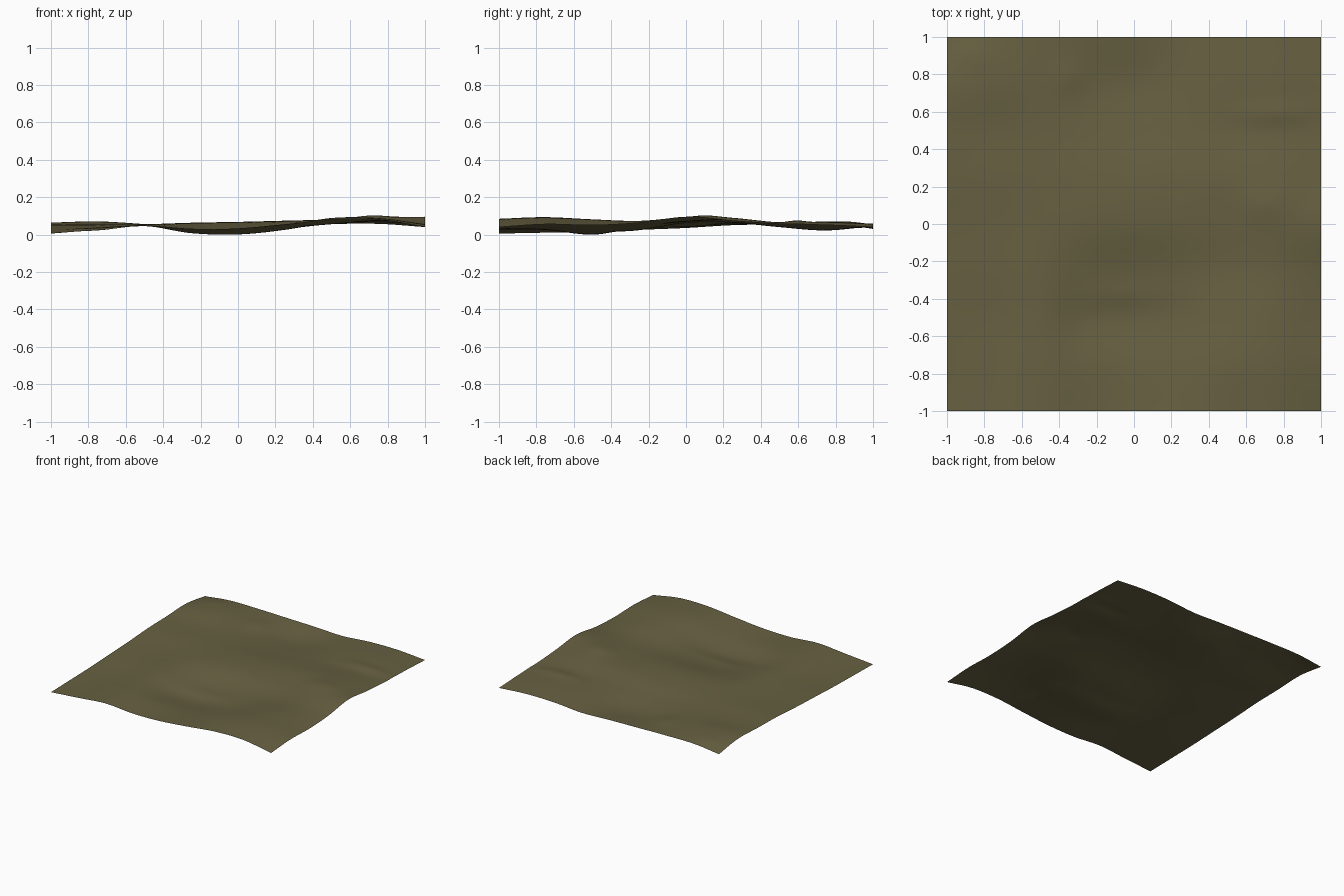
import bpy, bmesh, math

if "Cube" in bpy.data.objects:
    bpy.data.objects.remove(bpy.data.objects["Cube"])

N = 80  # cells per side

# Coarse relief in thousandths: rows run front to back, columns left to right
RELIEF = [
    [10, 30, 50, 33, 38, 60, 85, 85, 45],
    [15, 28, 52, 35, 30, 50, 93, 93, 60],
    [20, 28, 50, 12, 5, 30, 75, 85, 55],
    [30, 40, 55, 35, 28, 40, 60, 78, 68],
    [40, 47, 58, 65, 67, 72, 76, 95, 100],
    [55, 58, 60, 65, 70, 78, 85, 93, 78],
    [60, 58, 57, 48, 45, 58, 65, 70, 62],
    [68, 75, 60, 37, 27, 45, 65, 72, 56],
    [35, 60, 60, 55, 50, 42, 60, 62, 45],
]

# Small knolls and hollows: x, y, radius x, radius y, height
KNOLLS = [
    (0.70, 0.10, 0.12, 0.10, 0.012),
    (0.75, 0.59, 0.20, 0.06, 0.011),
    (-0.05, -0.38, 0.25, 0.07, 0.008),
    (-0.35, 0.78, 0.10, 0.10, 0.010),
    (-0.85, 0.90, 0.10, 0.08, 0.008),
]


def spline(p, t):
    """Smooth curve through evenly spaced values."""
    last = len(p) - 1
    i = min(int(t), last - 1)
    f = t - i
    b, c = p[i], p[i + 1]
    a = p[i - 1] if i > 0 else 2 * b - c
    d = p[i + 2] if i + 2 <= last else 2 * c - b
    return b + 0.5 * f * (c - a + f * (2 * a - 5 * b + 4 * c - d + f * (3 * (b - c) + d - a)))


def height(x, y):
    u, v = (x + 1) * 4, (y + 1) * 4
    z = spline([spline(row, u) for row in RELIEF], v) / 1000
    for kx, ky, rx, ry, h in KNOLLS:
        z += h * math.exp(-((x - kx) / rx) ** 2 - ((y - ky) / ry) ** 2)
    return z


# Ground sheet, shaped by the relief and resting on z = 0
bm = bmesh.new()
bmesh.ops.create_grid(bm, x_segments=N, y_segments=N, size=1.0)
for v in bm.verts:
    v.co.z = height(max(-1, min(1, v.co.x)), max(-1, min(1, v.co.y)))
low = min(v.co.z for v in bm.verts)
for v in bm.verts:
    v.co.z -= low
for f in bm.faces:
    f.smooth = True
mesh = bpy.data.meshes.new("terrain")
bm.to_mesh(mesh)
bm.free()

# Olive earth colour
mat = bpy.data.materials.new("olive_earth")
mat.diffuse_color = (0.135, 0.118, 0.053, 1)
mat.use_nodes = True
mat.node_tree.nodes["Principled BSDF"].inputs["Base Color"].default_value = mat.diffuse_color
mesh.materials.append(mat)
bpy.context.collection.objects.link(bpy.data.objects.new("terrain", mesh))
